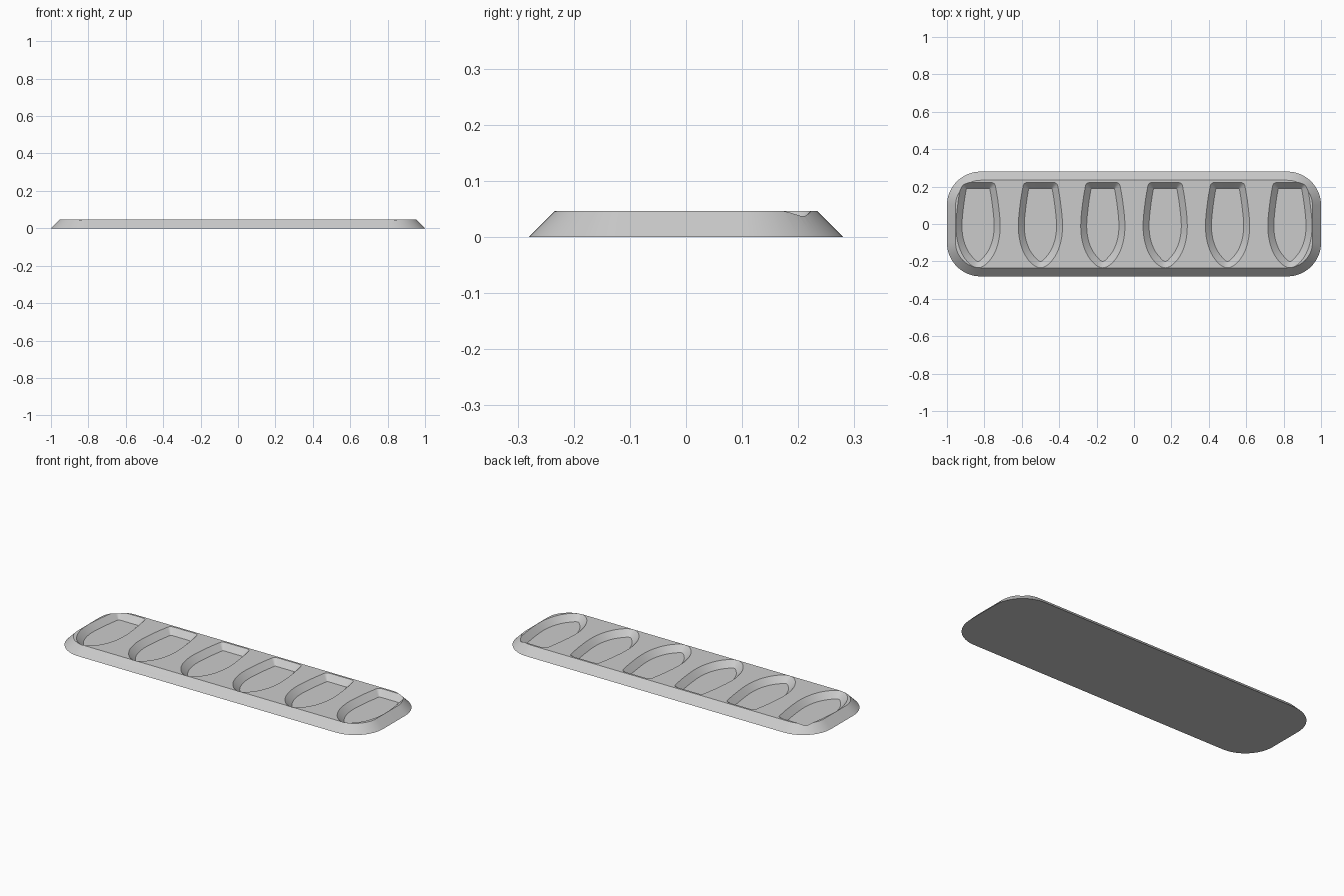
import bpy, bmesh, math
from mathutils import Vector
from mathutils.geometry import interpolate_bezier

cube = bpy.data.objects.get("Cube")
if cube:
    bpy.data.objects.remove(cube, do_unlink=True)

HEIGHT, FLOOR = 0.046, 0.013
HALF_X, HALF_Y, CORNER = 1.0, 0.28, 0.18
POCKETS, SPACING = 6, 0.3335

grey = bpy.data.materials.new("plain grey")
grey.use_nodes = True
grey.diffuse_color = (0.6, 0.6, 0.6, 1)
grey.node_tree.nodes["Principled BSDF"].inputs["Base Color"].default_value = grey.diffuse_color


def rounded_rectangle(inset, steps=16):
    """Counter-clockwise outline with round corners."""
    points = []
    for quarter, (sx, sy) in enumerate([(1, 1), (-1, 1), (-1, -1), (1, -1)]):
        for i in range(steps + 1):
            a = (quarter + i / steps) * math.pi / 2
            points.append(Vector((sx * (HALF_X - CORNER) + (CORNER - inset) * math.cos(a),
                                  sy * (HALF_Y - CORNER) + (CORNER - inset) * math.sin(a))))
    return points


def mirrored_spline(half, steps=6):
    """Closed smooth outline through half the points and their mirror image."""
    right = [Vector(p) for p in half]
    ring = right + [Vector((-p.x, p.y)) for p in right[-2:0:-1]]
    n, points = len(ring), []
    for i in range(n):
        before, a, b, after = (ring[(i + k) % n] for k in (-1, 0, 1, 2))
        reach = (b - a).length / 3
        curve = interpolate_bezier(a, a + (b - before).normalized() * reach,
                                   b - (after - a).normalized() * reach, b, steps + 1)
        points += [Vector(p[:2]) for p in curve[:-1]]
    return points


def loft(name, rings, x=0):
    """Solid through a stack of (outline, height) rings."""
    bm = bmesh.new()
    loops = [[bm.verts.new((p.x + x, p.y, z)) for p in outline] for outline, z in rings]
    for low, high in zip(loops, loops[1:]):
        for i in range(len(low)):
            bm.faces.new((low[i - 1], low[i], high[i], high[i - 1]))
    bm.faces.new(loops[0])
    bm.faces.new(loops[-1])
    bmesh.ops.recalc_face_normals(bm, faces=bm.faces)
    mesh = bpy.data.meshes.new(name)
    bm.to_mesh(mesh)
    bm.free()
    mesh.materials.append(grey)
    obj = bpy.data.objects.new(name, mesh)
    bpy.context.collection.objects.link(obj)
    return obj


# Tray slab with sloping rim
tray = loft("tray", [(rounded_rectangle(0), 0), (rounded_rectangle(HEIGHT), HEIGHT)])
bpy.context.view_layer.objects.active = tray
tray.select_set(True)

# Pocket outline at the top surface and at the pocket floor
mouth = mirrored_spline([(0, .222), (.07, .222), (.088, .214), (.095, .19), (.108, .11),
                         (.118, 0), (.112, -.08), (.088, -.155), (.045, -.213), (0, -.234)])
base = mirrored_spline([(0, .19), (.058, .19), (.062, .188), (.064, .182), (.076, .105),
                        (.086, 0), (.08, -.073), (.058, -.137), (.025, -.182), (0, -.2)])
OVER = 0.3
above = [m + (m - b) * OVER for m, b in zip(mouth, base)]

# Cut the row of pockets
for i in range(POCKETS):
    x = (i - (POCKETS - 1) / 2) * SPACING
    cutter = loft("pocket_cutter", [(base, FLOOR), (mouth, HEIGHT),
                                    (above, HEIGHT + (HEIGHT - FLOOR) * OVER)], x)
    cutter.hide_render = True
    cut = tray.modifiers.new("pocket", 'BOOLEAN')
    cut.operation, cut.solver, cut.object = 'DIFFERENCE', 'EXACT', cutter
    bpy.ops.object.modifier_apply(modifier=cut.name)
    bpy.data.objects.remove(cutter, do_unlink=True)

bpy.ops.object.shade_smooth_by_angle(angle=math.radians(30))
